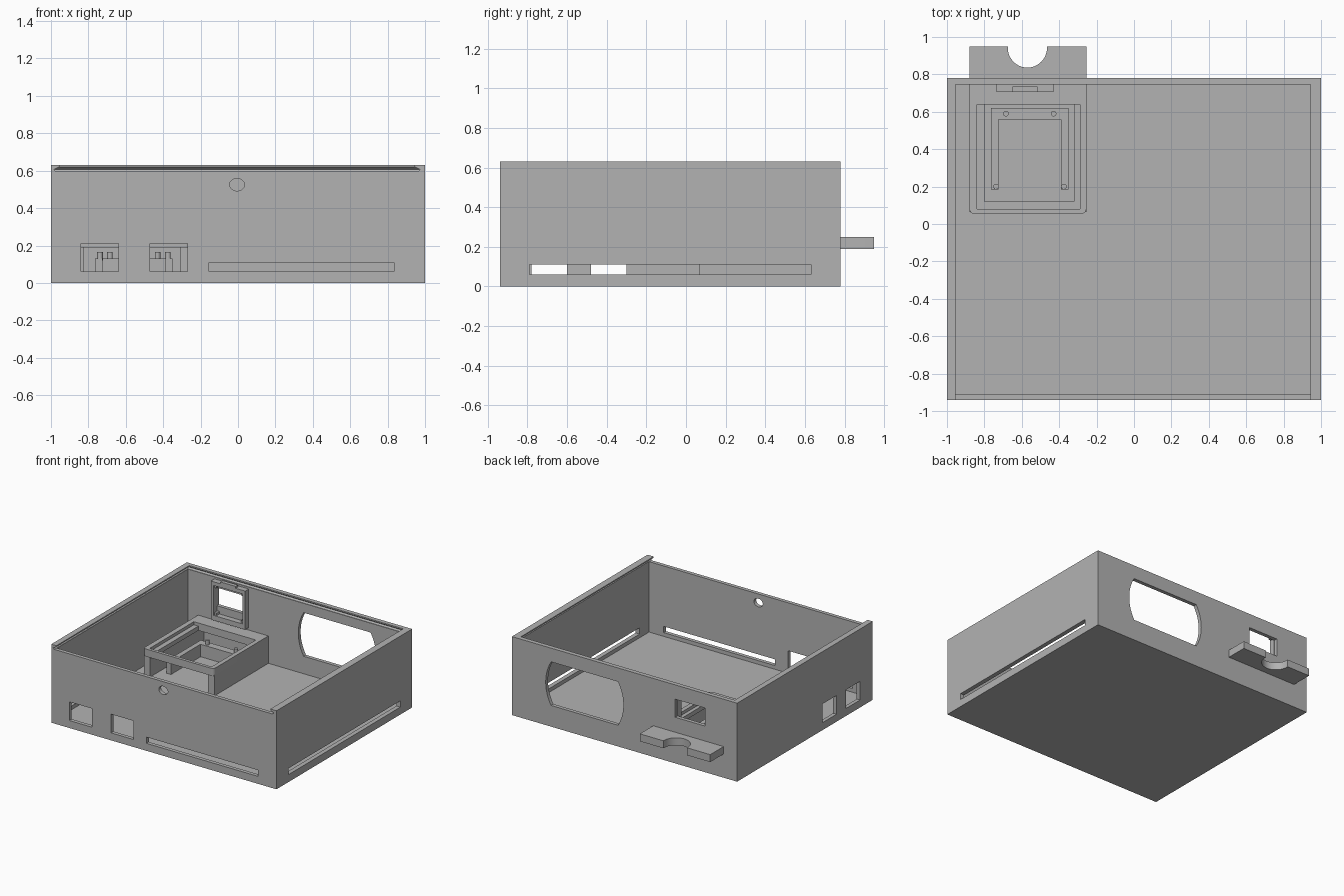
import bpy, bmesh, math

if "Cube" in bpy.data.objects:
    bpy.data.objects.remove(bpy.data.objects["Cube"], do_unlink=True)

grey = bpy.data.materials.new("plain_grey")
grey.use_nodes = True
color = (0.45, 0.45, 0.45, 1)
grey.diffuse_color = color
grey.node_tree.nodes["Principled BSDF"].inputs["Base Color"].default_value = color


def loft(name, rings):
    """Solid from a stack of equal-length closed rings, capped at both ends."""
    bm = bmesh.new()
    loops = [[bm.verts.new(p) for p in ring] for ring in rings]
    n = len(loops[0])
    for low, high in zip(loops, loops[1:]):
        for i in range(n):
            j = (i + 1) % n
            bm.faces.new((low[i], low[j], high[j], high[i]))
    bm.faces.new(loops[0][::-1])
    bm.faces.new(loops[-1])
    bmesh.ops.recalc_face_normals(bm, faces=bm.faces)
    mesh = bpy.data.meshes.new(name)
    bm.to_mesh(mesh)
    bm.free()
    mesh.materials.append(grey)
    ob = bpy.data.objects.new(name, mesh)
    bpy.context.collection.objects.link(ob)
    return ob


def rect(x0, x1, y0, y1, z):
    return [(x0, y0, z), (x1, y0, z), (x1, y1, z), (x0, y1, z)]


def box(name, x, y, z):
    return loft(name, [rect(*x, *y, h) for h in z])


def upright(name, outline, z):
    return loft(name, [[(px, py, h) for px, py in outline] for h in z])


def through_y(name, outline, y):
    return loft(name, [[(px, d, pz) for px, pz in outline] for d in y])


def ellipse(cx, cy, rx, ry, n=32):
    return [(cx + rx * math.cos(math.tau * i / n),
             cy + ry * math.sin(math.tau * i / n)) for i in range(n)]


def cut(target, cutter):
    cutter.hide_render = True
    mod = target.modifiers.new("cut", 'BOOLEAN')
    mod.operation = 'DIFFERENCE'
    mod.solver = 'EXACT'
    mod.object = cutter
    bpy.context.view_layer.objects.active = target
    bpy.ops.object.modifier_apply(modifier=mod.name)
    bpy.data.objects.remove(cutter, do_unlink=True)


# Open case with floor and thin walls
FLOOR = 0.03
case = box("case", (-1, 1), (-0.94, 0.78), (0, 0.63))
cut(case, box("cavity", (-0.97, 0.965), (-0.91, 0.75), (FLOOR, 0.61)))

# Dovetail channel for a sliding lid, open at the front
channel = [(0.595, 0.968, 0.755), (0.606, 0.98, 0.765), (0.62, 0.95, 0.745), (0.66, 0.95, 0.745)]
cut(case, loft("lid_channel", [rect(-w - 0.005, w - 0.005, -1, back, z) for z, w, back in channel]))

# Front wall: two ports, long slot, round hole
for x0 in (-0.84, -0.47):
    cut(case, box("front_port", (x0, x0 + 0.2), (-1, -0.85), (0.06, 0.21)))
cut(case, box("front_slot", (-0.155, 0.835), (-1, -0.85), (0.06, 0.11)))
cut(case, through_y("front_hole", ellipse(-0.005, 0.525, 0.04, 0.033), (-1, -0.85)))

# Side walls: long slot on one, two ports on the other
cut(case, box("side_slot", (0.9, 1.1), (-0.79, 0.63), (0.06, 0.11)))
for y0 in (-0.78, -0.48):
    cut(case, box("side_port", (-1.1, -0.9), (y0, y0 + 0.18), (0.06, 0.21)))

# Back wall: large round opening with flat top and bottom, small window
R, FLAT = 0.345, 0.175
limit = math.asin(FLAT / R)
arc = [-limit + 2 * limit * i / 12 for i in range(13)]
opening = [(0.355 + R * math.cos(a), 0.345 + R * math.sin(a)) for a in arc]
opening += [(0.355 - R * math.cos(a), 0.345 - R * math.sin(a)) for a in arc]
cut(case, through_y("round_opening", opening, (0.7, 0.85)))
cut(case, box("small_window", (-0.715, -0.45), (0.7, 0.85), (0.37, 0.515)))

# Frame behind the small window, with catches
frame = box("window_frame", (-0.735, -0.43), (0.705, 0.755), (0.27, 0.58))
cut(frame, box("frame_hole", (-0.71, -0.455), (0.6, 0.9), (0.31, 0.55)))
box("window_catch", (-0.65, -0.515), (0.705, 0.735), (0.57, 0.595))
for x in (-0.715, -0.475):
    for z in (0.305, 0.53):
        box("frame_corner", (x, x + 0.025), (0.715, 0.755), (z, z + 0.025))

# Raised holder deck with rounded front corners and a tongue out of the back
X0, X1, Y0, Y1, C = -0.88, -0.255, 0.055, 0.95, 0.025
corners = [(X0 + C - C * math.sin(a), Y0 + C - C * math.cos(a))
           for a in [math.pi / 2 * (1 - i / 6) for i in range(7)]]
mirrored = [(X0 + X1 - x, y) for x, y in reversed(corners)]
deck = upright("holder_deck", corners + mirrored + [(X1, Y1), (X0, Y1)], (0.19, 0.25))
cut(deck, upright("finger_notch", ellipse(-0.57, 0.943, 0.105, 0.107, 48), (0.1, 0.3)))
cut(deck, box("deck_recess", (-0.84, -0.29), (0.08, 0.64), (0.225, 0.3)))
cut(deck, box("deck_opening", (-0.80, -0.32), (0.12, 0.64), (0.1, 0.3)))

# Holder side walls standing on the floor
for x in (X0, X1 - 0.055):
    box("holder_side", (x, x + 0.055), (Y0 + 0.01, 0.755), (FLOOR - 0.005, 0.195))

# U-shaped support rail with four pegs
rail = box("support_rail", (-0.765, -0.35), (0.185, 0.62), (FLOOR - 0.005, 0.13))
cut(rail, box("rail_gap", (-0.725, -0.39), (0.1, 0.56), (0, 0.2)))
for x, y in ((-0.685, 0.59), (-0.43, 0.59), (-0.738, 0.2), (-0.375, 0.2)):
    upright("support_peg", ellipse(x, y, 0.015, 0.015, 16), (0.12, 0.165))

# Smooth the curved cuts while keeping the corners crisp
for ob in (case, deck):
    bpy.ops.object.select_all(action='DESELECT')
    ob.select_set(True)
    bpy.context.view_layer.objects.active = ob
    bpy.ops.object.shade_smooth_by_angle(angle=math.radians(20))
